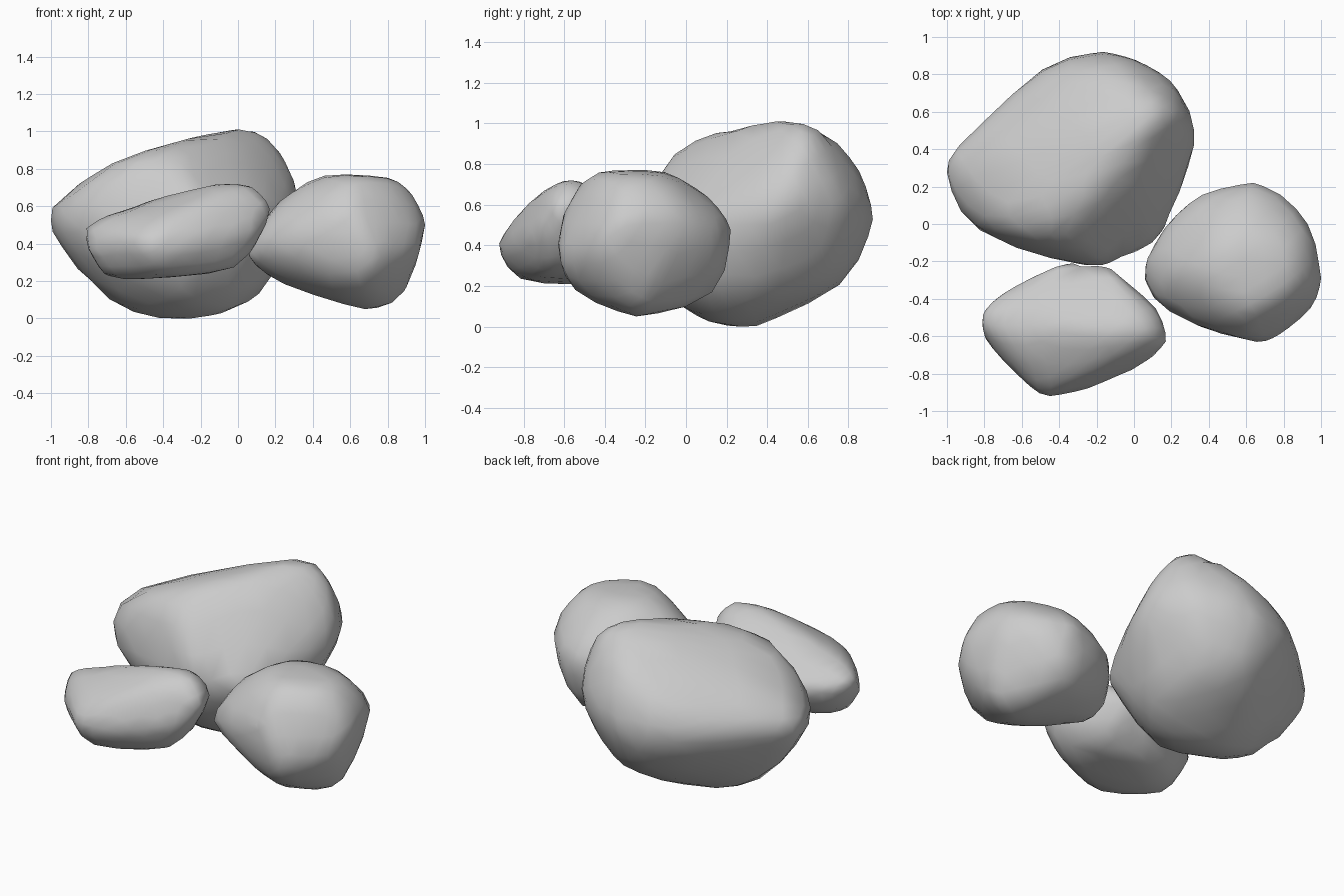
import bpy
import bmesh
from mathutils import Vector

old = bpy.data.objects.get("Cube")
if old:
    bpy.data.objects.remove(old, do_unlink=True)

stone = bpy.data.materials.new("grey stone")
stone.use_nodes = True
GREY = (0.6, 0.6, 0.6, 1)
stone.diffuse_color = GREY
stone.node_tree.nodes["Principled BSDF"].inputs["Base Color"].default_value = GREY


def bounds(verts):
    lo = Vector([min(v.co[i] for v in verts) for i in range(3)])
    hi = Vector([max(v.co[i] for v in verts) for i in range(3)])
    return lo, hi


def boulder(name, corners, rounding=2):
    """Convex stone wrapped around its corner points, with softened edges."""
    bm = bmesh.new()
    for corner in corners:
        bm.verts.new(corner)
    hull = bmesh.ops.convex_hull(bm, input=bm.verts)
    loose = {g for g in hull["geom_interior"] + hull["geom_unused"]
             if isinstance(g, bmesh.types.BMVert)}
    bmesh.ops.delete(bm, geom=list(loose), context="VERTS")
    lo, hi = bounds(bm.verts)

    # refine and relax the hull, then stretch it back to its full size
    bmesh.ops.subdivide_edges(bm, edges=bm.edges, cuts=2, use_grid_fill=True)
    bmesh.ops.triangulate(bm, faces=bm.faces)
    for _ in range(rounding):
        bmesh.ops.smooth_vert(bm, verts=bm.verts, factor=0.5,
                              use_axis_x=True, use_axis_y=True, use_axis_z=True)
    new_lo, new_hi = bounds(bm.verts)
    for v in bm.verts:
        for i in range(3):
            t = (v.co[i] - new_lo[i]) / (new_hi[i] - new_lo[i])
            v.co[i] = lo[i] + t * (hi[i] - lo[i])
    bmesh.ops.recalc_face_normals(bm, faces=bm.faces)
    for f in bm.faces:
        f.smooth = True

    mesh = bpy.data.meshes.new(name)
    bm.to_mesh(mesh)
    bm.free()
    mesh.materials.append(stone)
    obj = bpy.data.objects.new(name, mesh)
    bpy.context.collection.objects.link(obj)
    return obj


# Large stone at the back: underside, waist, then crest
boulder("large_boulder", [
    (-.37, .36, 0), (-.55, .2, .04), (-.05, .1, .04), (.12, .3, .1),
    (-.76, .3, .12), (-.2, .79, .19), (-.3, -.07, .12), (.05, .7, .25),
    (-1, .31, .47), (-.99, .3, .66), (-.94, .43, .52), (-.89, -.04, .47),
    (-.48, .88, .5), (-.17, .92, .53), (0, .88, .55), (.2, .77, .6),
    (.29, .6, .6), (.32, .42, .52), (.18, .02, .5), (.13, -.06, .45),
    (-.08, -.2, .5), (-.17, -.22, .5), (-.28, -.2, .45),
    (.27, .5, .77), (-.76, .08, .8), (-.58, -.05, .84), (-.35, -.04, .85),
    (-.06, .31, 1), (.01, .45, 1.01), (.02, .68, .99), (.18, .6, .92),
    (-.1, .84, .79), (-.45, .8, .68),
])

# Round stone on the model's left
boulder("round_boulder", [
    (.68, -.25, .05), (.22, -.25, .19), (.66, -.57, .17), (.86, -.2, .12),
    (.9, -.25, .15), (.65, .16, .14), (.3, .02, .25),
    (.06, -.3, .34), (.06, -.2, .36), (.13, -.47, .42), (.12, -.2, .5),
    (.22, .06, .45), (.33, .16, .46), (.65, .22, .5), (.8, .14, .5),
    (.95, .02, .54), (1, -.3, .53), (.96, -.45, .4), (.78, -.59, .4),
    (.69, -.63, .4), (.58, -.6, .56), (.22, -.25, .64), (.46, -.1, .77),
    (.45, -.35, .77), (.6, -.5, .75), (.8, -.4, .75), (.82, -.12, .75),
    (.6, .1, .66), (.92, -.3, .68),
])

# Small tilted stone at the front
boulder("small_boulder", [
    (-.71, -.6, .22), (-.62, -.45, .21), (-.45, -.83, .22), (-.4, -.4, .23),
    (0, -.6, .26), (-.05, -.7, .27), (-.1, -.4, .28),
    (-.81, -.52, .5), (-.78, -.62, .36), (-.76, -.44, .42), (-.62, -.34, .44),
    (-.36, -.23, .45), (-.26, -.21, .48), (-.17, -.23, .5), (.12, -.46, .58),
    (.17, -.63, .6), (.1, -.7, .5), (-.02, -.77, .45), (-.27, -.88, .4),
    (-.47, -.92, .4), (-.6, -.82, .42), (-.72, -.55, .57), (-.53, -.55, .63),
    (-.45, -.84, .52), (-.17, -.6, .72), (.06, -.6, .71), (0, -.5, .72),
    (-.1, -.72, .66),
])
